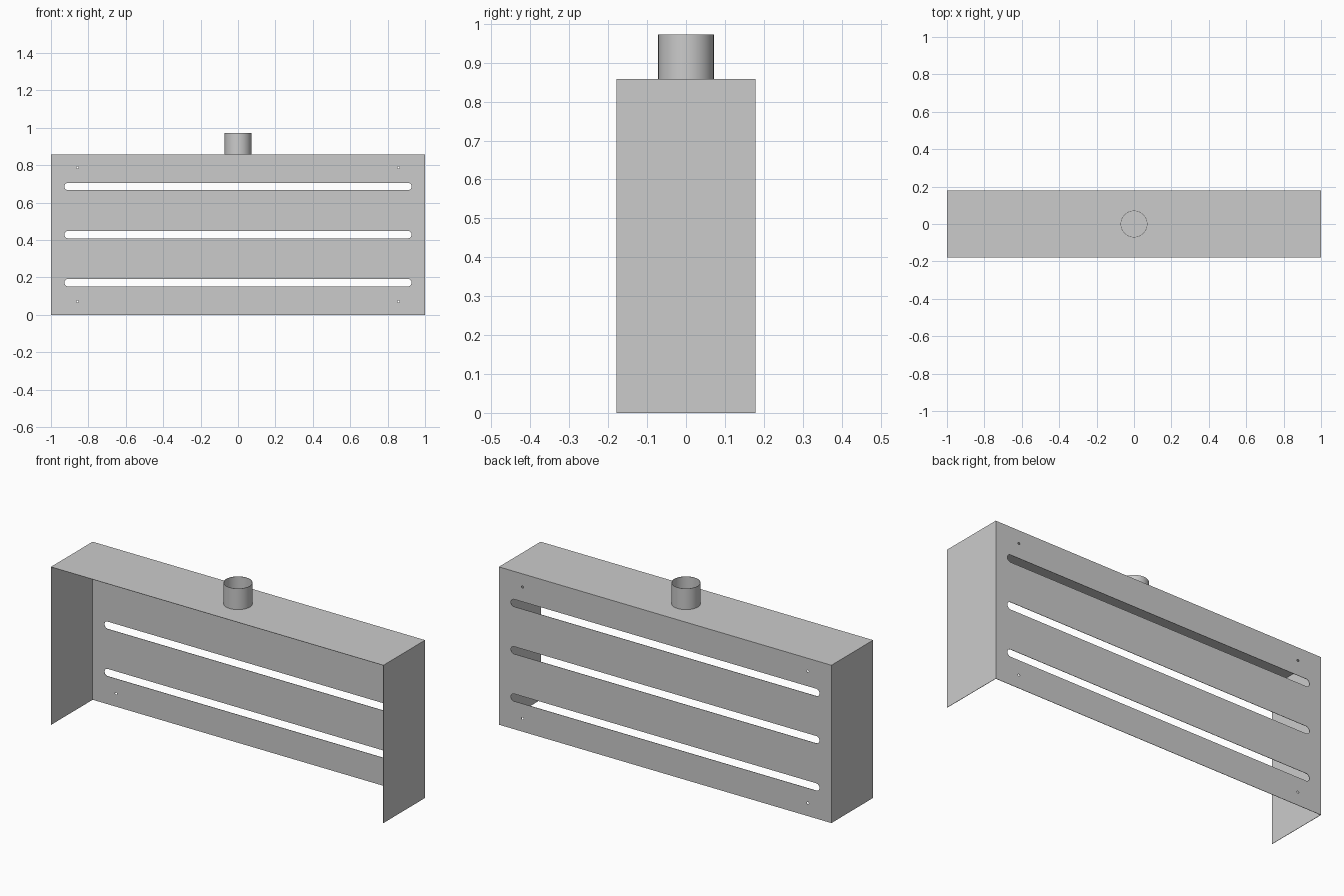
import bpy
import bmesh
from math import pi, cos, sin
from mathutils import Vector

if "Cube" in bpy.data.objects:
    bpy.data.objects.remove(bpy.data.objects["Cube"], do_unlink=True)

# Overall sizes
HALF_W, HALF_D, HEIGHT = 1.0, 0.179, 0.858
SHEET = 0.002
TUBE_R, TUBE_TOP = 0.0715, 0.972

grey = bpy.data.materials.new("sheet metal grey")
grey.use_nodes = True
grey.diffuse_color = (0.6, 0.6, 0.6, 1)
grey.node_tree.nodes["Principled BSDF"].inputs["Base Color"].default_value = (0.6, 0.6, 0.6, 1)


def finish(bm, name):
    bmesh.ops.recalc_face_normals(bm, faces=bm.faces)
    mesh = bpy.data.meshes.new(name)
    bm.to_mesh(mesh)
    bm.free()
    mesh.materials.append(grey)
    obj = bpy.data.objects.new(name, mesh)
    bpy.context.collection.objects.link(obj)
    return obj


def box(name, low, high):
    bm = bmesh.new()
    bmesh.ops.create_cube(bm, size=1)
    low, high = Vector(low), Vector(high)
    for v in bm.verts:
        v.co = (low + high) / 2 + v.co * (high - low)
    return finish(bm, name)


def slot_outline(cx, cz, half_len, r, steps):
    """Rounded slot; a zero straight part gives a round hole."""
    pts = []
    for side in (1, -1):
        for i in range(steps + 1):
            if half_len == 0 and i == steps:
                continue
            a = -pi / 2 + pi * i / steps
            pts.append((cx + side * (half_len + r * cos(a)), cz + side * r * sin(a)))
    return pts


# Back panel with three long slots and four corner holes
outlines = [[(-HALF_W, 0), (HALF_W, 0), (HALF_W, HEIGHT), (-HALF_W, HEIGHT)]]
for row in (-1, 0, 1):
    outlines.append(slot_outline(0, HEIGHT / 2 + row * 0.257, 0.908, 0.02, 12))
for sx in (-1, 1):
    for sz in (-1, 1):
        outlines.append(slot_outline(sx * 0.858, HEIGHT / 2 + sz * 0.358, 0, 0.006, 8))

bm = bmesh.new()
for outline in outlines:
    ring = [bm.verts.new((x, HALF_D, z)) for x, z in outline]
    for i, v in enumerate(ring):
        bm.edges.new((ring[i - 1], v))
bmesh.ops.triangle_fill(bm, use_beauty=True, edges=bm.edges[:], normal=(0, 1, 0))
front = bmesh.ops.extrude_face_region(bm, geom=bm.faces[:], use_keep_orig=True)
bmesh.ops.translate(bm, vec=(0, -SHEET, 0),
                    verts=[g for g in front["geom"] if isinstance(g, bmesh.types.BMVert)])
finish(bm, "back_panel")

# Top and side panels, open at the front and underneath
inner = HALF_D - SHEET
box("top_panel", (-HALF_W, -HALF_D, HEIGHT - SHEET), (HALF_W, inner, HEIGHT))
for name, sx in (("left_panel", 1), ("right_panel", -1)):
    x0, x1 = sorted((sx * HALF_W, sx * (HALF_W - SHEET)))
    box(name, (x0, -HALF_D, 0), (x1, inner, HEIGHT - SHEET))

# Open pipe standing on the top panel
bm = bmesh.new()
profile = [(TUBE_R, HEIGHT), (TUBE_R, TUBE_TOP), (TUBE_R - SHEET, TUBE_TOP), (TUBE_R - SHEET, HEIGHT)]
ring = [bm.verts.new((r, 0, z)) for r, z in profile]
edges = [bm.edges.new((ring[i - 1], v)) for i, v in enumerate(ring)]
bmesh.ops.spin(bm, geom=ring + edges, cent=(0, 0, 0), axis=(0, 0, 1), angle=2 * pi, steps=64)
bmesh.ops.remove_doubles(bm, verts=bm.verts, dist=0.0001)
pipe = finish(bm, "inlet_pipe")
bpy.ops.object.select_all(action="DESELECT")
pipe.select_set(True)
bpy.context.view_layer.objects.active = pipe
bpy.ops.object.shade_smooth_by_angle()
